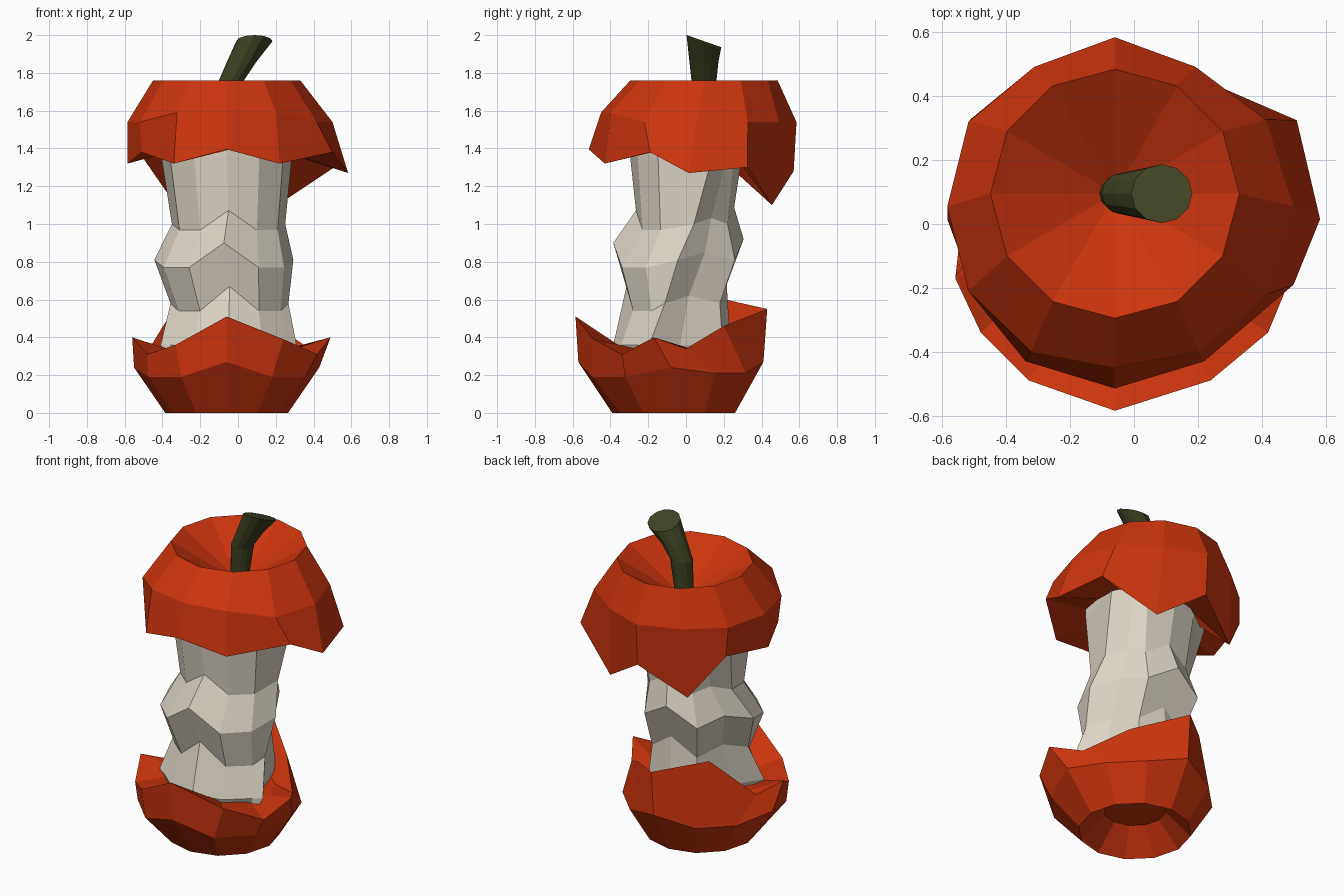
import bpy, bmesh, math

N = 12
CX = -0.06


def material(name, rgb):
    m = bpy.data.materials.new(name)
    m.diffuse_color = (*rgb, 1)
    return m


red = material("apple red", (0.60, 0.035, 0.004))
cream = material("apple flesh", (0.72, 0.66, 0.56))
green = material("stem green", (0.050, 0.056, 0.017))


def angle(k):
    return 2 * math.pi * k / N


def ring(cx, cy, z, rx, ry=None):
    ry = rx if ry is None else ry
    return [(cx + rx * math.cos(angle(k)), cy + ry * math.sin(angle(k)), z) for k in range(N)]


def loft(name, rings, mat):
    # skin a stack of rings and close both ends
    bm = bmesh.new()
    rows = [[bm.verts.new(p) for p in r] for r in rings]
    for a, b in zip(rows, rows[1:]):
        for i in range(N):
            j = (i + 1) % N
            if len(a) == 1:
                bm.faces.new((a[0], b[i], b[j]))
            else:
                bm.faces.new((a[i], b[i], b[j], a[j]))
    for r in (rows[0], rows[-1]):
        if len(r) > 1:
            bm.faces.new(r)
    bmesh.ops.recalc_face_normals(bm, faces=bm.faces[:])
    me = bpy.data.meshes.new(name)
    bm.to_mesh(me)
    bm.free()
    me.materials.append(mat)
    ob = bpy.data.objects.new(name, me)
    bpy.context.collection.objects.link(ob)
    return ob


# upper skin: stem hollow, rim, shoulder, bitten edge, underside
TY = 0.095
SY = 0.055
shoulder_r = [0.56, 0.545, 0.505, 0.53, 0.505, 0.53, 0.525, 0.53, 0.525, 0.505, 0.525, 0.55]
shoulder = []
for k, r in enumerate(shoulder_r):
    z = 1.59 if k in (8, 9, 10) else 1.54
    shoulder.append((CX + r * math.cos(angle(k)), SY + r * math.sin(angle(k)), z))
upper_bite = [
    (0.583, 0.015, 1.27), (0.51, 0.325, 1.30), (0.21, 0.455, 1.10), (-0.06, 0.57, 1.28),
    (-0.33, 0.455, 1.10), (-0.51, 0.33, 1.36), (-0.585, 0.015, 1.32), (-0.51, -0.19, 1.38),
    (-0.34, -0.43, 1.32), (-0.06, -0.515, 1.395), (0.22, -0.43, 1.32), (0.50, -0.19, 1.38)]
loft("upper_skin", [
    [(CX, TY, 1.52)], ring(CX, TY, 1.76, 0.39), shoulder, upper_bite,
    ring(CX, 0.0, 1.39, 0.31, 0.27)], red)

# lower skin: base dimple, foot, belly, bitten edge, inner slope
BY = -0.065
belly = []
for k in range(N):
    z, r = (0.27, 0.49) if k in (3, 9) else (0.24, 0.49) if k in (0, 6) else (0.19, 0.48)
    if k in (1, 2, 4, 5):
        z, r = 0.21, 0.46
    belly.append((CX + r * math.cos(angle(k)), BY - 0.015 + r * math.sin(angle(k)), z))
lower_bite = [
    (0.49, -0.17, 0.40), (0.38, 0.0, 0.34), (0.20, 0.20, 0.46), (-0.06, 0.43, 0.55),
    (-0.31, 0.21, 0.60), (-0.47, -0.03, 0.34), (-0.56, -0.17, 0.40), (-0.48, -0.34, 0.31),
    (-0.33, -0.49, 0.36), (-0.06, -0.585, 0.51), (0.24, -0.49, 0.39), (0.42, -0.34, 0.31)]
loft("lower_skin", [
    ring(CX, BY, 0.14, 0.18), ring(CX, BY, 0.0, 0.325), belly, lower_bite,
    ring(CX, -0.08, 0.33, 0.33, 0.27)], red)

# core: gnawed column, zigzag tooth marks, leaning and pinched side ridges
zigzag = [0.0, 0.04, 0.0, 0.11, 0.0, 0.04, 0.0, -0.04, -0.04, 0.09, -0.04, -0.04]
pinch = {1: 0.82, 5: 0.82}
levels = [  # cx, cy, z, rx, ry, zigzag amount
    (-0.06, 0.0, 1.46, 0.345, 0.30, 0), (-0.06, 0.0, 1.35, 0.345, 0.295, 0),
    (-0.05, -0.005, 1.00, 0.30, 0.26, 0.8), (-0.075, -0.04, 0.81, 0.368, 0.345, 1),
    (-0.045, -0.05, 0.58, 0.312, 0.265, 1), (-0.05, -0.075, 0.36, 0.36, 0.31, 0),
    (-0.05, -0.075, 0.28, 0.33, 0.28, 0)]
core_rings = []
for cx, cy, z, rx, ry, amount in levels:
    row = []
    for k in range(N):
        f = pinch.get(k, 1)
        lean = {0: 0.26, 6: 0.26, 1: 0.18, 5: 0.18}.get(k, 0) * (z - 0.82)
        row.append((cx + f * rx * math.cos(angle(k)),
                    cy + f * ry * math.sin(angle(k)) + lean, z + amount * zigzag[k]))
    core_rings.append(row)
loft("core", core_rings, cream)

# stem: bent, widening, with a slanted cut tip
stem_rings = [
    ring(CX, TY, 1.50, 0.05), ring(-0.035, TY, 1.76, 0.066), ring(0.02, TY, 1.86, 0.078, 0.077)]
tip = [(x, y, 1.968 - 0.35 * (y - TY)) for x, y, z in ring(0.087, TY, 0, 0.096, 0.092)]
loft("stem", stem_rings + [tip], green)
